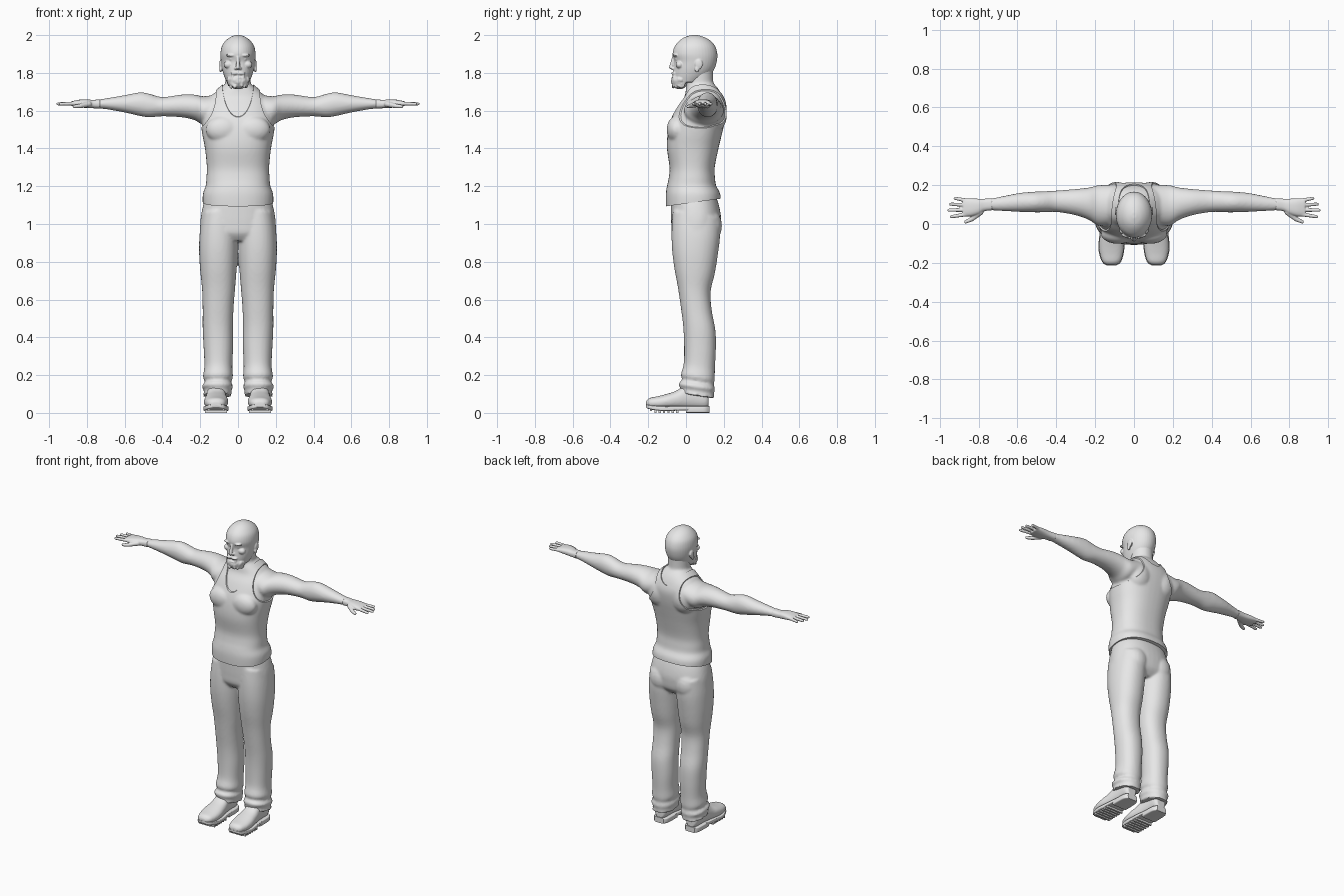
import bpy, bmesh, math, random
from mathutils import Matrix, Vector

random.seed(4)
if "Cube" in bpy.data.objects:
    bpy.data.objects.remove(bpy.data.objects["Cube"])

grey = bpy.data.materials.new("plain_grey")
grey.use_nodes = True
grey.diffuse_color = (0.8, 0.8, 0.8, 1)
grey.node_tree.nodes["Principled BSDF"].inputs["Base Color"].default_value = grey.diffuse_color


def refine(rings, steps=4):
    """Expand symmetric rings and ease between them with a spline."""
    rings = [(r[0], -r[1], *r[1:]) if len(r) == 4 else r for r in rings]
    result = []
    for i in range(len(rings) - 1):
        near = [rings[max(0, min(len(rings) - 1, i + k))] for k in (-1, 0, 1, 2)]
        for step in range(steps):
            f = step / steps
            result.append([b + f / 2 * (c - a + f * (2*a - 5*b + 4*c - d + f * (3*(b - c) + d - a)))
                           for a, b, c, d in zip(*near)])
    return result + [rings[-1]]


def loft(bm, rings, axis="z", power=2.0, side=1, lean=0, count=40):
    """Skin rounded sections given as position, low and high bounds."""
    loops = []
    for t, a0, a1, b0, b1 in refine(rings):
        loop = []
        for k in range(count):
            angle = math.tau * k / count
            c, s = math.cos(angle), math.sin(angle)
            a = (a0 + a1) / 2 + (a1 - a0) / 2 * math.copysign(abs(c) ** (2 / power), c)
            b = (b0 + b1) / 2 + (b1 - b0) / 2 * math.copysign(abs(s) ** (2 / power), s)
            x, y, z = {"x": (t, a, b), "y": (a, t, b), "z": (a, b, t - lean * (b - 0.06))}[axis]
            loop.append(bm.verts.new((x * side, y, z)))
        loops.append(loop)
    for low, high in zip(loops, loops[1:]):
        for k in range(count):
            n = (k + 1) % count
            bm.faces.new((low[k], low[n], high[n], high[k]))
    bm.faces.new(loops[0])
    bm.faces.new(loops[-1])


def blob(bm, centre, radii):
    bmesh.ops.create_uvsphere(bm, u_segments=20, v_segments=12, radius=1,
                              matrix=Matrix.Translation(centre) @ Matrix.Diagonal((*radii, 1)))


def limb(bm, start, end, r1, r2):
    p, q = Vector(start), Vector(end)
    turn = (q - p).to_track_quat("Z", "X").to_matrix().to_4x4()
    bmesh.ops.create_cone(bm, cap_ends=True, segments=16, radius1=r1, radius2=r2,
                          depth=(q - p).length, matrix=Matrix.Translation((p + q) / 2) @ turn)
    blob(bm, p, (r1, r1, r1))
    blob(bm, q, (r2, r2, r2))


def make(name, bm, voxel=0, rounds=0, swell=0, cutters=()):
    """Fuse the overlapping shapes of a part into one smooth surface."""
    bmesh.ops.recalc_face_normals(bm, faces=bm.faces)
    mesh = bpy.data.meshes.new(name)
    bm.to_mesh(mesh)
    bm.free()
    obj = bpy.data.objects.new(name, mesh)
    bpy.context.collection.objects.link(obj)
    if voxel:
        mod = obj.modifiers.new("fuse", "REMESH")
        mod.mode, mod.voxel_size = "VOXEL", voxel
        mod = obj.modifiers.new("relax", "SMOOTH")
        mod.factor, mod.iterations = 0.5, rounds
    if swell:
        mod = obj.modifiers.new("swell", "DISPLACE")
        mod.strength, mod.mid_level = swell, 0
    for cutter in cutters:
        mod = obj.modifiers.new("cut", "BOOLEAN")
        mod.operation, mod.solver, mod.object = "DIFFERENCE", "EXACT", cutter
    bpy.context.view_layer.update()
    baked = bpy.data.meshes.new_from_object(obj.evaluated_get(bpy.context.evaluated_depsgraph_get()))
    obj.modifiers.clear()
    obj.data = baked
    baked.materials.clear()
    baked.materials.append(grey)
    bpy.ops.object.select_all(action="DESELECT")
    bpy.context.view_layer.objects.active = obj
    obj.select_set(True)
    bpy.ops.object.shade_smooth_by_angle(angle=math.radians(45))
    return obj


# Chest, chest muscles and arms, shared by skin and shirt
chest = [(1.3, .158, -.08, .145), (1.4, .168, -.094, .165), (1.48, .183, -.09, .184),
         (1.55, .19, -.074, .2), (1.62, .178, -.042, .208), (1.67, .15, -.01, .195),
         (1.71, .105, 0, .175), (1.74, .07, .01, .15)]
arm = [(.1, 0, .2, 1.54, 1.69), (.18, -.01, .2, 1.525, 1.676), (.23, .02, .188, 1.55, 1.685),
       (.3, .045, .18, 1.565, 1.685), (.4, .062, .172, 1.57, 1.672), (.47, .06, .168, 1.565, 1.69),
       (.52, .06, .166, 1.572, 1.697), (.6, .063, .158, 1.59, 1.682),
       (.7, .068, .138, 1.608, 1.665), (.76, .073, .128, 1.613, 1.656)]


def upper_body(bm, torso_rings, arm_rings):
    loft(bm, torso_rings, power=2.4)
    for s in (1, -1):
        loft(bm, arm_rings, "x", side=s)
        blob(bm, (s * .08, -.05, 1.5), (.085, .046, .065))
        blob(bm, (s * .09, .15, 1.58), (.08, .06, .09))


skin = bmesh.new()
upper_body(skin, chest, arm)
loft(skin, [(1.6, .08, .01, .17), (1.68, .075, .0, .165), (1.74, .067, .0, .145), (1.85, .068, .0, .145)])
make("body_skin", skin, .007, 10)

# Shirt with neckline, armholes and slanted hem cut away
cutters = []


def cutter(shape, place, turn, size):
    if shape == "tube":
        bpy.ops.mesh.primitive_cylinder_add(vertices=72, radius=1, depth=1)
    else:
        bpy.ops.mesh.primitive_cube_add(size=1)
    obj = bpy.context.object
    obj.name = "shirt_cutter"
    obj.location, obj.scale, obj.hide_render = place, size, True
    obj.rotation_euler = [math.radians(a) for a in turn]
    cutters.append(obj)


cutter("tube", (0, 0, 1.75), (-71, 0, 0), (.085, .15, .9))
for s in (1, -1):
    cutter("tube", (s * .278, .05, 1.66), (90, 0, s * 8), (.165, .175, .9))
cutter("box", (0, .054, 1.015), (8, 0, 0), (1, 1, .2))
shirt = bmesh.new()
hem = [(1.06, .176, -.097, .176), (1.11, .18, -.1, .178), (1.16, .179, -.1, .174),
       (1.2, .164, -.094, .153), (1.24, .161, -.085, .147)]
upper_body(shirt, hem + chest, arm[:4])
make("tank_top", shirt, .008, 10, .007, cutters)
for obj in cutters:
    bpy.data.objects.remove(obj)

# Hands
hand = [(.73, .07, .133, 1.611, 1.66), (.77, .066, .13, 1.613, 1.657), (.8, .05, .13, 1.614, 1.66),
        (.84, .04, .132, 1.618, 1.658), (.88, .039, .132, 1.624, 1.65)]
fingers = [(.122, .132, .92), (.098, .102, .943), (.073, .071, .953), (.049, .038, .94)]
for s, side in ((1, "left"), (-1, "right")):
    bm = bmesh.new()
    loft(bm, hand, "x", 2.5, s)
    for root, tip, reach in fingers:
        limb(bm, (s * .865, root, 1.638), (s * reach, tip, 1.636), .0105, .0085)
    limb(bm, (s * .79, .06, 1.634), (s * .835, .025, 1.625), .015, .012)
    limb(bm, (s * .835, .025, 1.625), (s * .866, .011, 1.622), .012, .009)
    make(side + "_hand", bm, .004, 3)

# Head, with brow, eyes, nose, ears, moustache and beard
head = bmesh.new()
loft(head, [(1.75, .06, -.06, .08), (1.785, .074, -.068, .125), (1.82, .084, -.066, .15),
            (1.86, .09, -.062, .163), (1.9, .093, -.071, .166), (1.94, .086, -.06, .155),
            (1.97, .066, -.035, .13), (1.99, .04, -.005, .095), (2, .012, .03, .06)])
blob(head, (0, -.033, 1.757), (.056, .044, .044))
limb(head, (0, -.066, 1.882), (0, -.079, 1.829), .008, .011)
blob(head, (0, -.07, 1.773), (.02, .008, .006))
for s in (1, -1):
    blob(head, (s * .035, -.056, 1.893), (.03, .014, .008))
    blob(head, (s * .033, -.046, 1.873), (.014, .012, .008))
    blob(head, (s * .05, -.034, 1.843), (.026, .021, .02))
    blob(head, (s * .012, -.07, 1.824), (.008, .009, .007))
    blob(head, (s * .018, -.066, 1.797), (.022, .012, .008))
    blob(head, (s * .028, -.06, 1.778), (.008, .012, .02))
    blob(head, (s * .091, .068, 1.845), (.008, .021, .027))
    blob(head, (s * .092, .058, 1.82), (.007, .012, .018))
for tuft in range(60):
    angle = random.uniform(-1.9, 1.9)
    drop = random.uniform(0, 1)
    spread = .058 - .014 * drop
    blob(head, (math.sin(angle) * spread, -.022 - math.cos(angle) * .05, 1.768 - .042 * drop),
         (.007, .007, .011))
make("head", head, .004, 2)

# Trousers: hips, seat and two legs with rumpled cuffs
trousers = bmesh.new()
loft(trousers, [(1.2, .145, -.07, .135), (1.12, .178, -.08, .168), (1.05, .195, -.08, .184),
                (1, .2, -.078, .184), (.95, .2, -.073, .175), (.91, .185, -.045, .14)], power=2.3)
leg = [(1.05, .005, .19, -.07, .18), (.95, 0, .203, -.076, .18), (.85, .002, .206, -.074, .168),
       (.75, .008, .2, -.062, .152), (.65, .016, .19, -.043, .13), (.55, .024, .187, -.028, .137),
       (.45, .026, .187, -.015, .156), (.35, .026, .182, -.01, .158), (.25, .03, .178, -.012, .153),
       (.19, .027, .185, -.027, .152), (.165, .036, .175, -.02, .147), (.14, .027, .192, -.039, .153),
       (.115, .035, .179, -.03, .148), (.09, .033, .187, -.033, .15)]
for s in (1, -1):
    loft(trousers, leg, power=2.2, side=s, lean=.15)
    blob(trousers, (s * .092, .108, .99), (.086, .083, .1))
make("trousers", trousers, .008, 5)

# Shoes: rounded uppers on heeled, treaded soles
upper = [(-.212, .095, .138, .035, .06), (-.195, .07, .162, .025, .078), (-.15, .055, .177, .02, .088),
         (-.1, .052, .18, .02, .101), (-.05, .058, .173, .02, .118), (0, .066, .166, .02, .15),
         (.05, .07, .162, .02, .16), (.1, .072, .16, .02, .15), (.12, .085, .148, .03, .12)]
sole = [(-.213, .092, .14, .03, .045), (-.195, .067, .164, .02, .042), (-.13, .05, .183, .01, .036),
        (-.04, .055, .176, .012, .036), (.02, .062, .17, .014, .036)]
heel = [(.0, .062, .17, 0, .036), (.05, .062, .17, 0, .036), (.1, .066, .166, 0, .036),
        (.124, .082, .15, 0, .036)]
for s, side in ((1, "left"), (-1, "right")):
    bm = bmesh.new()
    loft(bm, upper, "y", 2.3, s)
    make(side + "_shoe_upper", bm, .006, 4)
    bm = bmesh.new()
    loft(bm, sole, "y", 7, s)
    loft(bm, heel, "y", 7, s)
    for step in range(7):
        y = -.185 + step * .023
        lift = .012 if step == 0 else .002
        width = .09 if step == 0 else .116
        bmesh.ops.create_cube(bm, size=1, matrix=Matrix.Translation((s * .116, y, lift + .008))
                              @ Matrix.Diagonal((width, .012, .02, 1)))
    make(side + "_shoe_sole", bm)
